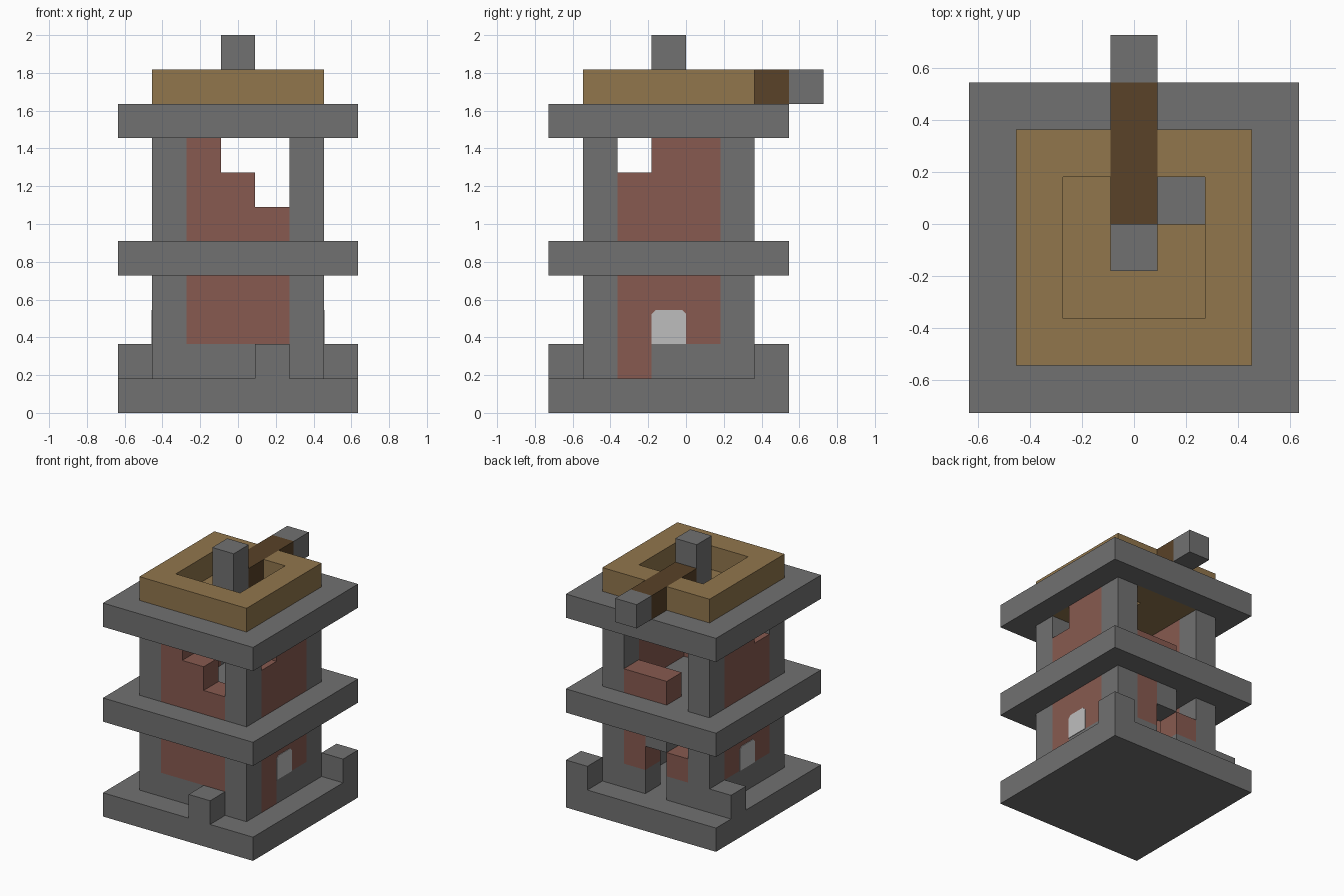
import bpy
import bmesh
from mathutils import Vector

U = 2 / 11  # size of one block

cube = bpy.data.objects.get("Cube")
if cube:
    bpy.data.objects.remove(cube, do_unlink=True)


def material(name, r, g, b):
    m = bpy.data.materials.new(name)
    m.use_nodes = True
    m.diffuse_color = (r, g, b, 1)
    bsdf = next(n for n in m.node_tree.nodes if n.type == 'BSDF_PRINCIPLED')
    bsdf.inputs["Base Color"].default_value = (r, g, b, 1)
    return m


STONE = material("grey stone", .165, .165, .165)
BRICK = material("red brick", .242, .102, .08)
WOOD = material("light wood", .283, .181, .073)
DARK = material("dark wood", .1, .054, .021)
PALE = material("pale pane", .515, .515, .515)


def finish(name, bm, mat):
    mesh = bpy.data.meshes.new(name)
    bm.to_mesh(mesh)
    bm.free()
    mesh.materials.append(mat)
    obj = bpy.data.objects.new(name, mesh)
    bpy.context.collection.objects.link(obj)
    return obj


def blocks(name, mat, *spans):
    """One object made of boxes, each (x0, x1, y0, y1, z0, z1) in blocks."""
    bm = bmesh.new()
    for x0, x1, y0, y1, z0, z1 in spans:
        lo, hi = Vector((x0, y0, z0)), Vector((x1, y1, z1))
        for v in bmesh.ops.create_cube(bm, size=1)["verts"]:
            v.co = U * ((lo + hi) / 2 + Vector(a * b for a, b in zip(v.co, hi - lo)))
    return finish(name, bm, mat)


def frame(x, y0, y1, z0, z1, t=1):
    """Four boxes around a rectangular opening."""
    return [(-x, x, y0, y0 + t, z0, z1), (-x, x, y1 - t, y1, z0, z1),
            (-x, -x + t, y0 + t, y1 - t, z0, z1), (x - t, x, y0 + t, y1 - t, z0, z1)]


# Base and the loose blocks on its rim
blocks("base", STONE, (-3.5, 3.5, -4, 3, 0, 1))
blocks("rim_blocks", STONE, (.5, 1.5, -4, -3, 1, 2),
       (2.5, 3.5, 2, 3, 1, 2), (-3.5, -2.5, 1, 2, 1, 2))

# Corner pillars of both storeys
for storey, z0, z1 in (("lower", 1, 4), ("upper", 5, 8)):
    blocks(storey + "_pillars", STONE,
           *[(x, x + 1, y, y + 1, z0, z1) for x in (-2.5, 1.5) for y in (-3, 1)])

# Floor slabs
blocks("middle_slab", STONE, (-3.5, 3.5, -4, 3, 4, 5))
blocks("top_slab", STONE, *frame(3.5, -4, 3, 8, 9))

# Lower storey walls
blocks("lower_footing", STONE,
       (-1.5, 1.5, -3, -2, 1, 2), (1.5, 2.5, -1, 1, 1, 2), (-2.5, -1.5, -2, 1, 1, 2),
       (.5, 1.5, 1, 2, 1, 2), (-1.5, -.5, 1, 2, 1, 2))
blocks("door_lintel", STONE, (-.5, .5, 1, 2, 3, 4))
blocks("lower_walls", BRICK,
       (-1.5, 1.5, -3, -2, 2, 4), (1.5, 2.5, -2, 1, 2, 4), (-2.5, -1.5, -2, 1, 2, 4),
       (1.5, 2.5, -2, -1, 1, 2), (.5, 1.5, 1, 2, 2, 4), (-1.5, -.5, 1, 2, 2, 3))

# Upper storey walls with broken, stepped tops
blocks("upper_front_wall", BRICK,
       *[(x, x + 1, -3, -2, 5, top) for x, top in ((-1.5, 8), (-.5, 7), (.5, 6))])
blocks("upper_back_wall", BRICK, (-.5, 1.5, 1, 2, 5, 6))
for side, x in (("right", 1.5), ("left", -2.5)):
    blocks(side + "_upper_wall", BRICK,
           (x, x + 1, -2, -1, 5, 7), (x, x + 1, -1, 1, 5, 8))

# Pale panes with clipped upper corners on both side walls
for side, sign in (("right", 1), ("left", -1)):
    bm = bmesh.new()
    outline = [(-1, 2), (0, 2), (0, 2.88), (-.12, 3), (-.88, 3), (-1, 2.88)]
    face = bm.faces.new([bm.verts.new((sign * 2.5 * U, y * U, z * U)) for y, z in outline])
    new = bmesh.ops.extrude_face_region(bm, geom=[face])["geom"]
    for v in new:
        if isinstance(v, bmesh.types.BMVert):
            v.co.x += sign * .004
    bmesh.ops.recalc_face_normals(bm, faces=bm.faces)
    finish(side + "_pane", bm, PALE)

# Roof deck with a hatch, and its parapet notched for the beam
blocks("roof_deck", WOOD, (-2.5, .5, -3, 2, 8, 9), (1.5, 2.5, -3, 2, 8, 9),
       (.5, 1.5, -3, 0, 8, 9), (.5, 1.5, 1, 2, 8, 9))
front, back, left, right = frame(2.5, -3, 2, 9, 10)
blocks("parapet", WOOD, front, left, right,
       (-2.5, -.5, 1, 2, 9, 10), (.5, 2.5, 1, 2, 9, 10))

# Post and beam
blocks("post", STONE, (-.5, .5, -1, 0, 9, 11))
blocks("beam", DARK, (-.5, .5, 0, 3, 9, 10))
blocks("beam_end", STONE, (-.5, .5, 3, 4, 9, 10))
